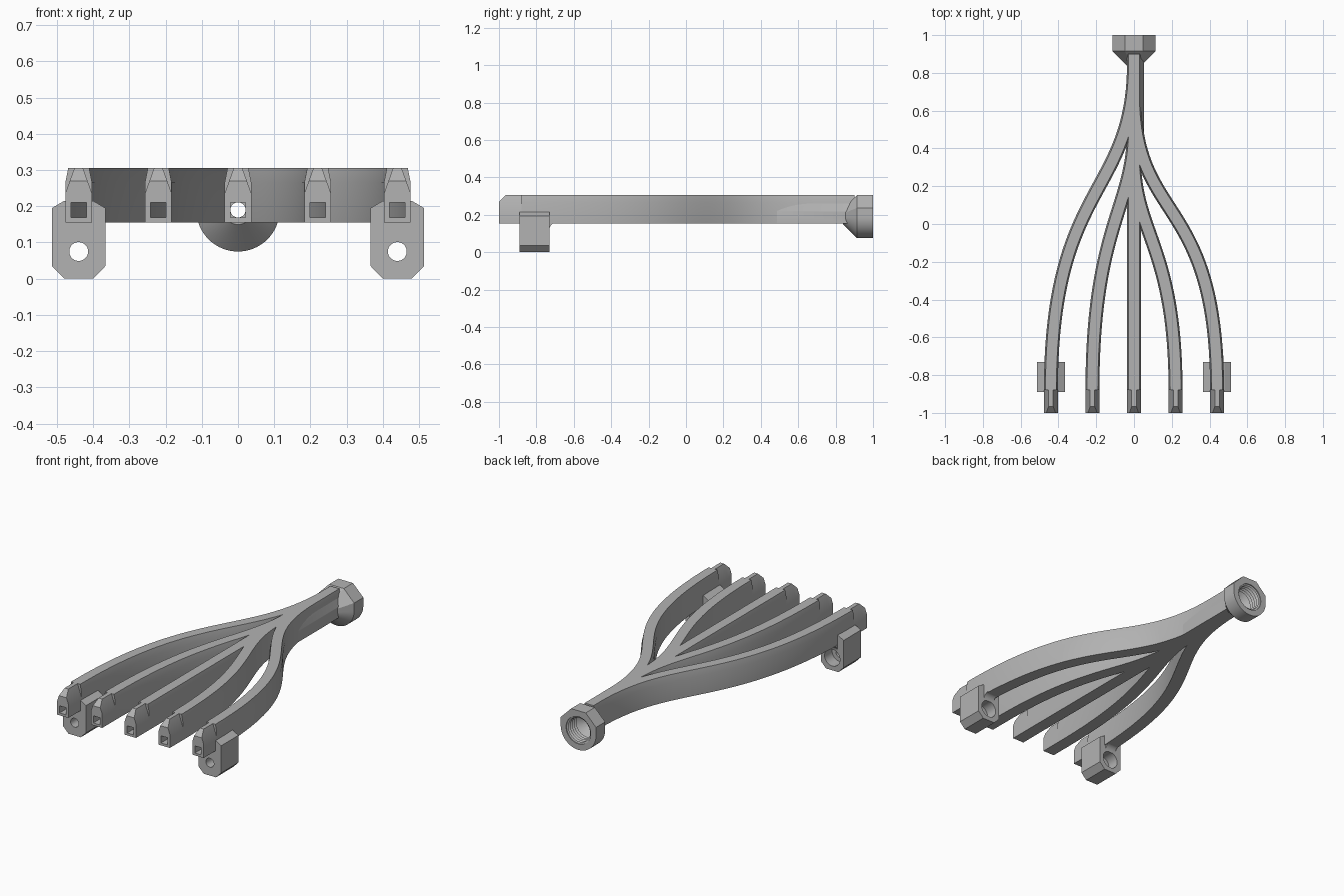
import bpy, bmesh, math
from mathutils import Vector

if "Cube" in bpy.data.objects:
    bpy.data.objects.remove(bpy.data.objects["Cube"], do_unlink=True)

grey = bpy.data.materials.new("plain grey")
grey.use_nodes = True
COLOUR = (0.45, 0.45, 0.45, 1)
grey.diffuse_color = COLOUR
grey.node_tree.nodes["Principled BSDF"].inputs["Base Color"].default_value = COLOUR

BASE, TOP, BORE_Z = 0.155, 0.305, 0.19
TIP_END, TIP_START = -1.0, -0.88


def loft(name, rings):
    """Closed solid through a list of equal-length rings."""
    bm = bmesh.new()
    loops = [[bm.verts.new(p) for p in ring] for ring in rings]
    n = len(loops[0])
    for a, b in zip(loops, loops[1:]):
        for i in range(n):
            j = (i + 1) % n
            bm.faces.new((a[i], a[j], b[j], b[i]))
    bm.faces.new(loops[0])
    bm.faces.new(loops[-1])
    bmesh.ops.recalc_face_normals(bm, faces=bm.faces)
    mesh = bpy.data.meshes.new(name)
    bm.to_mesh(mesh)
    bm.free()
    obj = bpy.data.objects.new(name, mesh)
    bpy.context.collection.objects.link(obj)
    return obj


def mirrored(half):
    """Full section from its right half, listed bottom to top."""
    return half + [(-u, z) for u, z in reversed(half)]


def prism(name, section, y0, y1, x=0):
    return loft(name, [[(x + u, y, z) for u, z in section] for y in (y0, y1)])


def sweep(name, section, path):
    """Carry an upright section along a flat path."""
    rings = []
    for i, p in enumerate(path):
        d = (path[min(i + 1, len(path) - 1)] - path[max(i - 1, 0)]).normalized()
        if i in (0, len(path) - 1):
            d = Vector((0, -1))
        rings.append([(p.x - d.y * u, p.y + d.x * u, z) for u, z in section])
    return loft(name, rings)


def lathe(name, profile, x=0, z=BORE_Z, n=48):
    """Round solid about a line along y; profile is (y, radius)."""
    turn = [2 * math.pi * i / n for i in range(n)]
    return loft(name, [[(x + r * math.cos(a), y, z + r * math.sin(a)) for a in turn]
                       for y, r in profile])


def s_curve(x, y0, y1, y2, steps=40):
    ctrl = [Vector(c) for c in ((0, y0), (0, y1), (x, y2), (x, TIP_START))]
    pts = []
    for i in range(steps + 1):
        t = i / steps
        w = ((1 - t) ** 3, 3 * t * (1 - t) ** 2, 3 * t * t * (1 - t), t ** 3)
        pts.append(sum((c * k for c, k in zip(ctrl, w)), Vector((0, 0))))
    return pts


parts, cutters = [], []


def cut(obj, *tools):
    for tool in tools:
        mod = obj.modifiers.new("cut", "BOOLEAN")
        mod.operation, mod.solver, mod.object = "DIFFERENCE", "EXACT", tool
    parts.append(obj)


def cutter(obj):
    obj.hide_render = True
    cutters.append(obj)
    return obj


# Shared cutters: the central bore and the threaded socket
bore = cutter(lathe("bore_cutter", [(-0.9, 0.021), (0.95, 0.021)]))
thread = [(0.85, 0.02), (0.9, 0.07)]
for k in range(5):
    thread += [(0.91 + 0.018 * k, 0.08), (0.919 + 0.018 * k, 0.07)]
thread += [(0.995, 0.08), (1.02, 0.08)]
socket = cutter(lathe("socket_cutter", thread))

# Branch section, square channel and the five runs
body = mirrored([(0.037, BASE), (0.037, 0.265), (0.029, TOP)])
channel = mirrored([(0.021, BORE_Z - 0.021), (0.021, BORE_Z + 0.021)])
runs = {
    "right_outer": s_curve(-0.44, 0.85, 0.15, 0.22),
    "left_outer": s_curve(0.44, 0.68, 0.0, 0.16),
    "right_inner": s_curve(-0.22, 0.5, 0.09, -0.01),
    "left_inner": s_curve(0.22, 0.35, -0.05, -0.12),
    "middle": [Vector((0, 0.9)), Vector((0, TIP_START))],
}
channels = {}
for label, path in runs.items():
    x = path[-1].x
    inner = [Vector((0, -0.8))] if label == "middle" else path
    hole = cutter(sweep(label + "_channel", channel, inner + [Vector((x, -1.05))]))
    channels[label] = hole
    cut(sweep(label + "_branch", body, path), hole, bore, socket)

    # Outlet tip with sloping shoulders and a bevelled nose
    def tip_ring(y, w, z):
        half = [(0.037, BASE), (0.037, 0.235), (w, z)]
        return [(x + u, y, h) for u, h in mirrored(half)]
    tip = loft(label + "_tip", [tip_ring(TIP_END, 0.0245, 0.27),
                                tip_ring(-0.965, 0.012, TOP),
                                tip_ring(TIP_START, 0.012, TOP)])
    cut(tip, hole)

# Thicker flank beside the trunk
flank = [(-0.02, BASE), (0.052, BASE), (0.052, 0.22), (0.03, 0.28), (-0.02, 0.28)]
cut(prism("trunk_flank", flank, 0.42, 0.9), bore, socket)

# Socket collar: round below, flat-sided above, tapering into the trunk
R = 0.115
flat = R * math.tan(math.pi / 8)
outline = [(R, flat), (flat, R), (-flat, R), (-R, flat)]
outline += [(-R * math.cos(a), -R * math.sin(a))
            for a in (math.pi * i / 32 for i in range(33))]
collar = loft("socket_collar", [[(u * s, y, BORE_Z + v * s) for u, v in outline]
                                for y, s in ((0.84, 0.35), (0.915, 1), (1, 1))])
cut(collar, bore, socket)

# Mounting lugs under the two outer branches
lug_shape = mirrored([(0.04, 0), (0.074, 0.035), (0.074, 0.195), (0.04, 0.215)])
for label, x in (("right", -0.44), ("left", 0.44)):
    screw = cutter(lathe(label + "_screw_cutter", [(-0.95, 0.026), (-0.8, 0.026),
                   (-0.8, 0.05), (-0.7, 0.05)], x, 0.075))
    lug = prism(label + "_mounting_lug", lug_shape, -0.89, -0.73, x)
    cut(lug, screw, channels[label + "_outer"])
    # Small concave fillet behind the lug
    arc = [(-0.695 - 0.035 * math.sin(a), 0.122 + 0.035 * math.cos(a))
           for a in (math.pi / 2 * i / 6 for i in range(7))]
    side = arc + [(-0.735, 0.122), (-0.735, 0.16)]
    fillet = loft(label + "_lug_fillet", [[(x + dx, y, z) for y, z in side]
                                          for dx in (-0.035, 0.035)])
    cut(fillet)

# Apply the cuts, then colour and shade
bpy.context.view_layer.update()
graph = bpy.context.evaluated_depsgraph_get()
finished = [bpy.data.meshes.new_from_object(p.evaluated_get(graph)) for p in parts]
for obj, mesh in zip(parts, finished):
    obj.modifiers.clear()
    obj.data = mesh
    mesh.materials.clear()
    mesh.materials.append(grey)
for tool in cutters:
    bpy.data.objects.remove(tool, do_unlink=True)
bpy.ops.object.select_all(action="DESELECT")
for obj in parts:
    obj.select_set(True)
bpy.context.view_layer.objects.active = parts[0]
bpy.ops.object.shade_smooth_by_angle(angle=math.radians(25))
